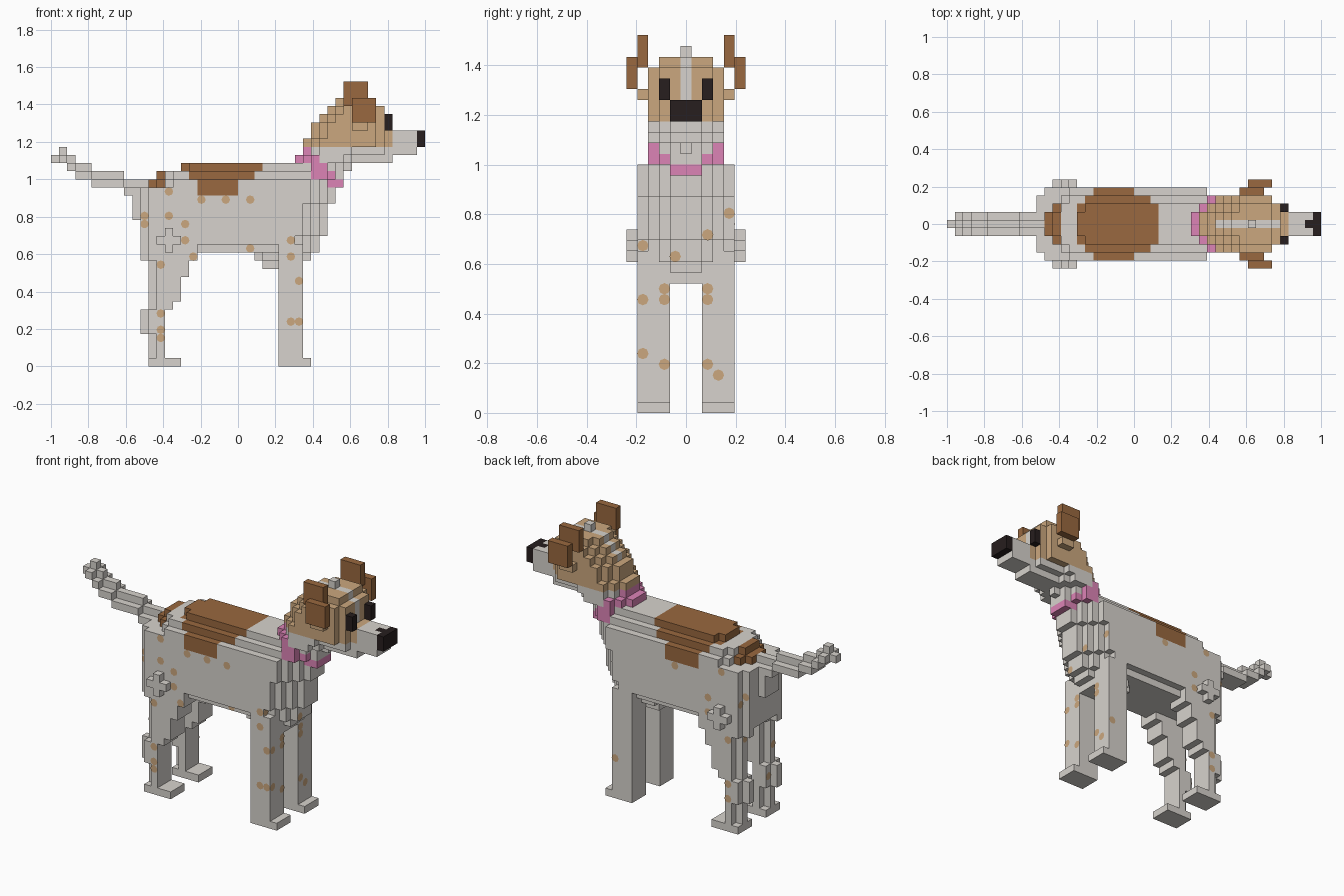
import bpy, bmesh
from mathutils import Vector, Matrix

cube = bpy.data.objects.get("Cube")
if cube:
    bpy.data.objects.remove(cube, do_unlink=True)

U = 2 / 46                      # edge of one block
voxels = {}                     # (i, j, k) -> (part, colour)


def material(name, rgb):
    m = bpy.data.materials.new(name)
    m.use_nodes = True
    m.diffuse_color = (*rgb, 1)
    m.node_tree.nodes["Principled BSDF"].inputs["Base Color"].default_value = (*rgb, 1)
    return m


palette = {
    "grey": material("pale_grey_coat", (.68, .65, .61)),
    "tan": material("tan_coat", (.6, .39, .21)),
    "brown": material("brown_coat", (.32, .14, .05)),
    "pink": material("pink_collar", (.72, .23, .47)),
    "black": material("black_nose", (.02, .013, .013)),
}


def fill(part, colour, xs, ys, zs, mirror=False):
    """Fill a block range (inclusive limits); mirror copies it across y."""
    for i in range(xs[0], xs[1] + 1):
        for j in range(ys[0], ys[1] + 1):
            for k in range(zs[0], zs[1] + 1):
                voxels[i, j, k] = (part, colour)
                if mirror:
                    voxels[i, -j, k] = (part, colour)


def layer(part, colour, k, first, last, half, back=9, front=9):
    """One horizontal slice whose ends narrow to back / front half widths."""
    for i in range(first, last + 1):
        h = min(half, back + i - first, front + last - i)
        fill(part, colour, (i, i), (-h, h), (k, k))


def repaint(part, colour, test):
    for key in voxels:
        if test(*key):
            voxels[key] = (part, colour)


# Torso: slices from belly to back
for k in range(14, 25):
    first = {24: 16, 23: 13, 22: 12}.get(k, 11)
    last = 31 if k == 24 else 32 if k < 16 else 33 if k < 20 else 35 if k == 23 else 34
    half = {24: 2, 23: 3, 14: 3}.get(k, 4)
    layer("torso", "grey", k, first, last, half, 1 if k > 21 else 3, 1)
layer("torso", "grey", 13, 25, 31, 2, 1, 1)
layer("torso", "grey", 12, 26, 30, 1)

# Haunch bumps
for j in (-5, 5):
    fill("haunch", "grey", (13, 15), (j, j), (15, 15))
    fill("haunch", "grey", (14, 14), (j, j), (14, 16))

# Front legs and paws
fill("front_leg", "grey", (28, 30), (2, 4), (0, 14), True)
fill("front_paw", "grey", (28, 31), (2, 4), (0, 0), True)

# Hind legs: stepped side profile, thinner on the inner and outer faces
for low, high, first, last in ((1, 3, 12, 13), (4, 6, 11, 13), (7, 7, 12, 14),
                               (8, 10, 12, 15), (11, 12, 12, 16), (13, 14, 11, 17)):
    fill("hind_leg", "grey", (first, last), (3, 3), (low, high), True)
    fill("hind_leg", "grey", (first + 1, last), (2, 4), (low, high), True)
fill("hind_paw", "grey", (12, 15), (2, 4), (0, 0), True)

# Tail: core with one-block ridges along both sides
fill("tail", "grey", (10, 10), (-1, 1), (18, 21))
for first, last, low, high in ((0, 0, 25, 25), (1, 1, 25, 26), (2, 2, 24, 25),
                               (3, 4, 23, 24), (5, 8, 22, 23), (9, 11, 21, 22)):
    fill("tail", "grey", (first, last), (0, 0), (low, high))
    if first:
        fill("tail", "grey", (first, last), (-1, 1), (low, low))

# Neck, jaw and muzzle
layer("neck", "grey", 24, 31, 36, 3, 2, 0)
layer("neck", "grey", 25, 30, 37, 3, 1, 1)
layer("neck", "grey", 26, 31, 38, 3, 1, 1)
layer("jaw", "grey", 25, 38, 41, 1)
layer("jaw", "grey", 26, 38, 41, 2, 2, 1)
fill("muzzle", "grey", (42, 44), (-1, 1), (26, 28))

# Head: slices from cheek to crown
for k, first, last, half, front in ((27, 31, 41, 3, 1), (28, 32, 41, 3, 1),
                                    (29, 32, 40, 3, 2), (30, 33, 40, 3, 2),
                                    (31, 34, 40, 3, 2), (32, 35, 39, 2, 2)):
    layer("head", "tan", k, first, last, half, 1, front)
fill("cheek", "tan", (37, 38), (4, 4), (29, 29), True)

# White blaze along the middle of the head
for i in range(33, 41):
    top = max(k for a, j, k in voxels if (a, j) == (i, 0))
    fill("blaze", "grey", (i, i), (0, 0), (top, top))
fill("blaze", "grey", (40, 40), (0, 0), (29, 31))
fill("blaze", "grey", (37, 37), (0, 0), (33, 33))

# Nose, eyes and ears
fill("nose", "black", (45, 45), (-1, 1), (27, 28))
fill("nose", "black", (44, 44), (0, 0), (28, 28))
fill("eye", "black", (41, 41), (2, 2), (29, 30), True)
fill("ear", "brown", (36, 38), (4, 4), (32, 34), True)
fill("ear", "brown", (37, 39), (5, 5), (30, 32), True)

# Slanted collar, open at the throat where the chest fur covers it
collar = {26: (31, 31, 0), 25: (30, 32, 0), 24: (32, 33, 2), 23: (32, 34, 2)}
repaint("collar", "pink", lambda i, j, k: k in collar and abs(j) >= collar[k][2]
        and collar[k][0] <= i <= collar[k][1])
fill("collar", "pink", (34, 35), (-1, 1), (22, 22))

# Brown saddle with rounded corners, and rump patch
saddle = {2: (16, 25), 3: (17, 24), 4: (18, 22)}
for width, (first, last) in saddle.items():
    repaint("saddle", "brown", lambda i, j, k: k > 20 and first <= i <= last
            and max(2, abs(j)) == width)
repaint("rump_patch", "brown", lambda i, j, k: 12 <= i <= 13 and k in (22, 23) and abs(j) < 3)


def build(name, bm):
    mesh = bpy.data.meshes.new(name)
    bm.to_mesh(mesh)
    bm.free()
    obj = bpy.data.objects.new(name, mesh)
    bpy.context.collection.objects.link(obj)
    return mesh


def centre(i, j, k):
    return Vector((-1 + (i + .5) * U, j * U, (k + .5) * U))


# Turn each part into a mesh made of its exposed block sides only
directions = [Vector(s * c for c in row) for row in Matrix.Identity(3) for s in (1, -1)]
for part in sorted({p for p, c in voxels.values()}):
    bm = bmesh.new()
    colours = []
    for key, (owner, colour) in voxels.items():
        if owner != part:
            continue
        if colour not in colours:
            colours.append(colour)
        for d in directions:
            if tuple(int(a + b) for a, b in zip(key, d)) in voxels:
                continue
            side = d.yzx
            up = d.cross(side)
            mid = centre(*key) + d * U / 2
            corners = [mid + (side * a + up * b) * U / 2
                       for a, b in ((-1, -1), (1, -1), (1, 1), (-1, 1))]
            face = bm.faces.new([bm.verts.new(c) for c in corners])
            face.material_index = colours.index(colour)
    bmesh.ops.remove_doubles(bm, verts=bm.verts[:], dist=U / 50)
    mesh = build(part, bm)
    for c in colours:
        mesh.materials.append(palette[c])

# Round coat spots laid on the outermost block along a direction
spots = bmesh.new()


def spot(axis, sign, a, b):
    if axis == 0:
        hits = [v for v in voxels if v[1:] == (a, b)]
    else:
        hits = [v for v in voxels if (v[0], v[2]) == (a, b)]
    d = Vector((0, 0, 0))
    d[axis] = sign
    place = centre(*max(hits, key=lambda v: v[axis] * sign)) + d * (U / 2 + .002)
    turn = d.to_track_quat('Z', 'Y').to_matrix().to_4x4()
    bmesh.ops.create_circle(spots, cap_ends=True, segments=8, radius=U * .53,
                            matrix=Matrix.Translation(place) @ turn)


for i, k in ((14, 18), (16, 17), (14, 21), (11, 18), (11, 17), (16, 15), (17, 13),
             (18, 20), (21, 20), (24, 20), (24, 14), (29, 15), (29, 13), (30, 10),
             (29, 5), (30, 5), (13, 12), (13, 6), (13, 4), (13, 3)):
    spot(1, -1, i, k)
    if (i + k) % 2:
        spot(1, 1, i, k)
for j, k in ((-4, 10), (-4, 5), (-4, 15), (-2, 11), (-2, 10), (-2, 4), (-1, 14),
             (2, 16), (2, 11), (2, 10), (2, 4), (3, 3), (4, 18)):
    spot(0, 1, j, k)
for j, k in ((3, 12), (-3, 9), (4, 17), (-2, 5)):
    spot(0, -1, j, k)
build("coat_spots", spots).materials.append(palette["tan"])
